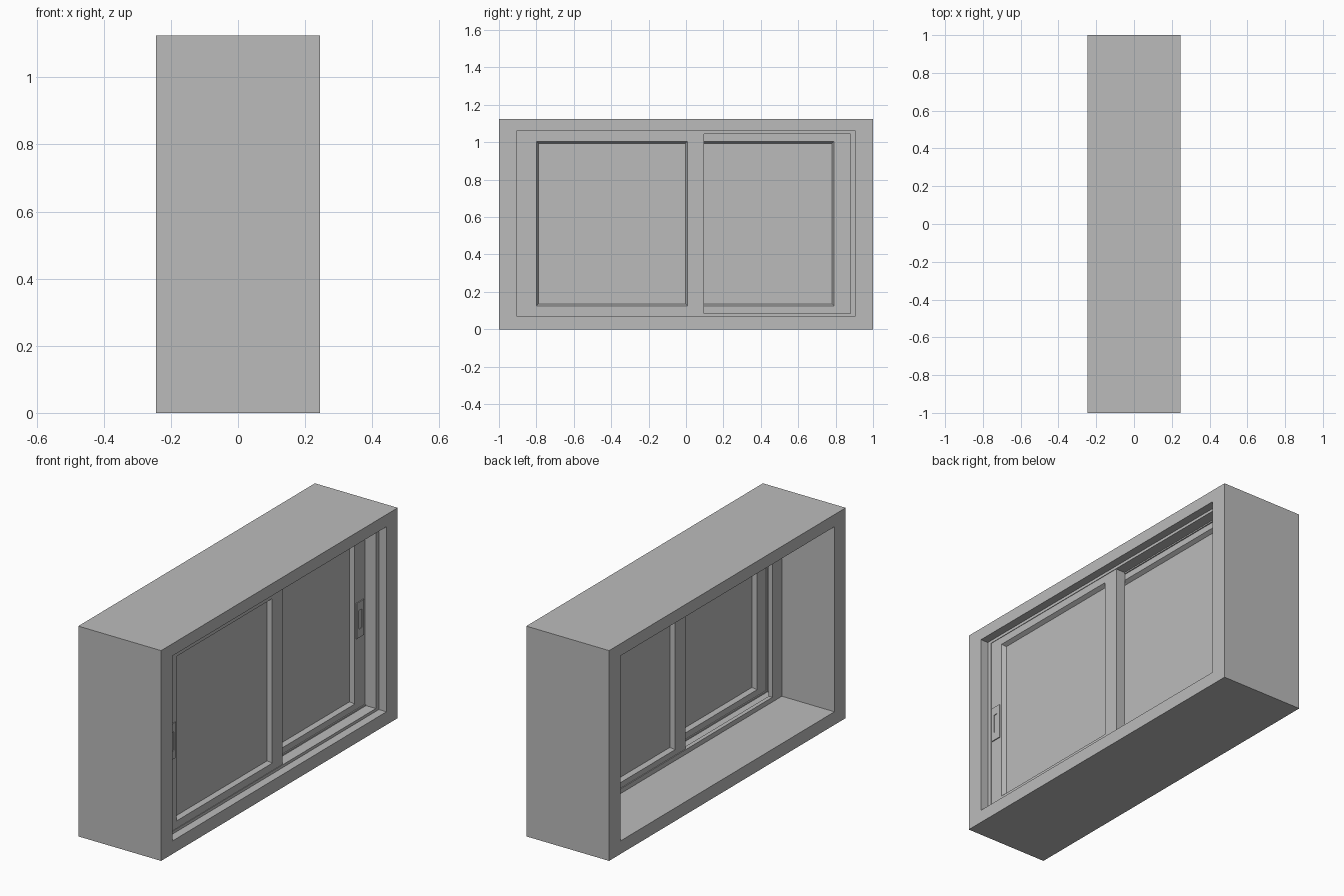
import bpy
import bmesh

cube = bpy.data.objects.get("Cube")
if cube:
    bpy.data.objects.remove(cube, do_unlink=True)

grey = bpy.data.materials.new("plain grey")
grey.use_nodes = True
tone = (0.5, 0.5, 0.5, 1)
grey.diffuse_color = tone
grey.node_tree.nodes["Principled BSDF"].inputs["Base Color"].default_value = tone


def grow(rect, dy, dz=None):
    """Enlarge a (y0, y1, z0, z1) rectangle; negative values shrink it."""
    dz = dy if dz is None else dz
    y0, y1, z0, z1 = rect
    return (y0 - dy, y1 + dy, z0 - dz, z1 + dz)


def loft(name, loops, closed):
    """Join rectangles, each (x, rect), into a ring or a capped solid."""
    bm = bmesh.new()
    rings = []
    for x, (y0, y1, z0, z1) in loops:
        corners = ((y0, z0), (y1, z0), (y1, z1), (y0, z1))
        rings.append([bm.verts.new((x, y, z)) for y, z in corners])
    pairs = list(zip(rings, rings[1:]))
    if closed:
        pairs.append((rings[-1], rings[0]))
    else:
        bm.faces.new(rings[0])
        bm.faces.new(rings[-1])
    for a, b in pairs:
        for i in range(4):
            j = (i + 1) % 4
            bm.faces.new((a[i], a[j], b[j], b[i]))
    bmesh.ops.recalc_face_normals(bm, faces=bm.faces)
    mesh = bpy.data.meshes.new(name)
    bm.to_mesh(mesh)
    bm.free()
    mesh.materials.append(grey)
    obj = bpy.data.objects.new(name, mesh)
    bpy.context.collection.objects.link(obj)
    return obj


def frame(name, back, front, outer, inner):
    return loft(name, [(front, outer), (front, inner), (back, inner), (back, outer)], True)


def sash(name, back, front, rect):
    """Sliding panel with a sloped bead around a recessed pane on both sides."""
    opening = grow(rect, -0.088, -0.044)
    pane = grow(opening, -0.011)
    recess = 0.022
    loft(name, [(front - recess, pane), (front, opening), (front, rect),
                (back, rect), (back, opening), (back + recess, pane)], False)


def handle(name, front, y):
    """Thin finger plate with a sunken slot."""
    plate = (y - 0.03, y + 0.03, 0.47, 0.66)
    slot = grow(plate, -0.017, -0.045)
    top = front + 0.005
    loft(name, [(front - 0.004, plate), (top, plate), (top, slot), (front + 0.001, slot)], False)


# Thick wall block with its opening
wall = (-1, 1, 0, 1.125)
opening = (-0.905, 0.905, 0.07, 1.06)
frame("wall_surround", -0.245, 0.245, wall, opening)

# Fixed window frame, rear flange and divider between the two tracks
frame("window_frame", 0.07, 0.2, opening, grow(opening, -0.025, -0.015))
frame("rear_flange", 0.066, 0.088, opening, grow(opening, -0.08, -0.025))
frame("track_divider", 0.134, 0.142, opening, grow(opening, -0.027, -0.022))

# Two overlapping sliding panels
sash("outer_sash", 0.14, 0.197, (-0.888, 0.096, 0.081, 1.049))
sash("inner_sash", 0.071, 0.136, (-0.096, 0.88, 0.081, 1.049))

# Finger pulls on the outer stiles
handle("outer_handle", 0.197, -0.842)
handle("inner_handle", 0.136, 0.834)
